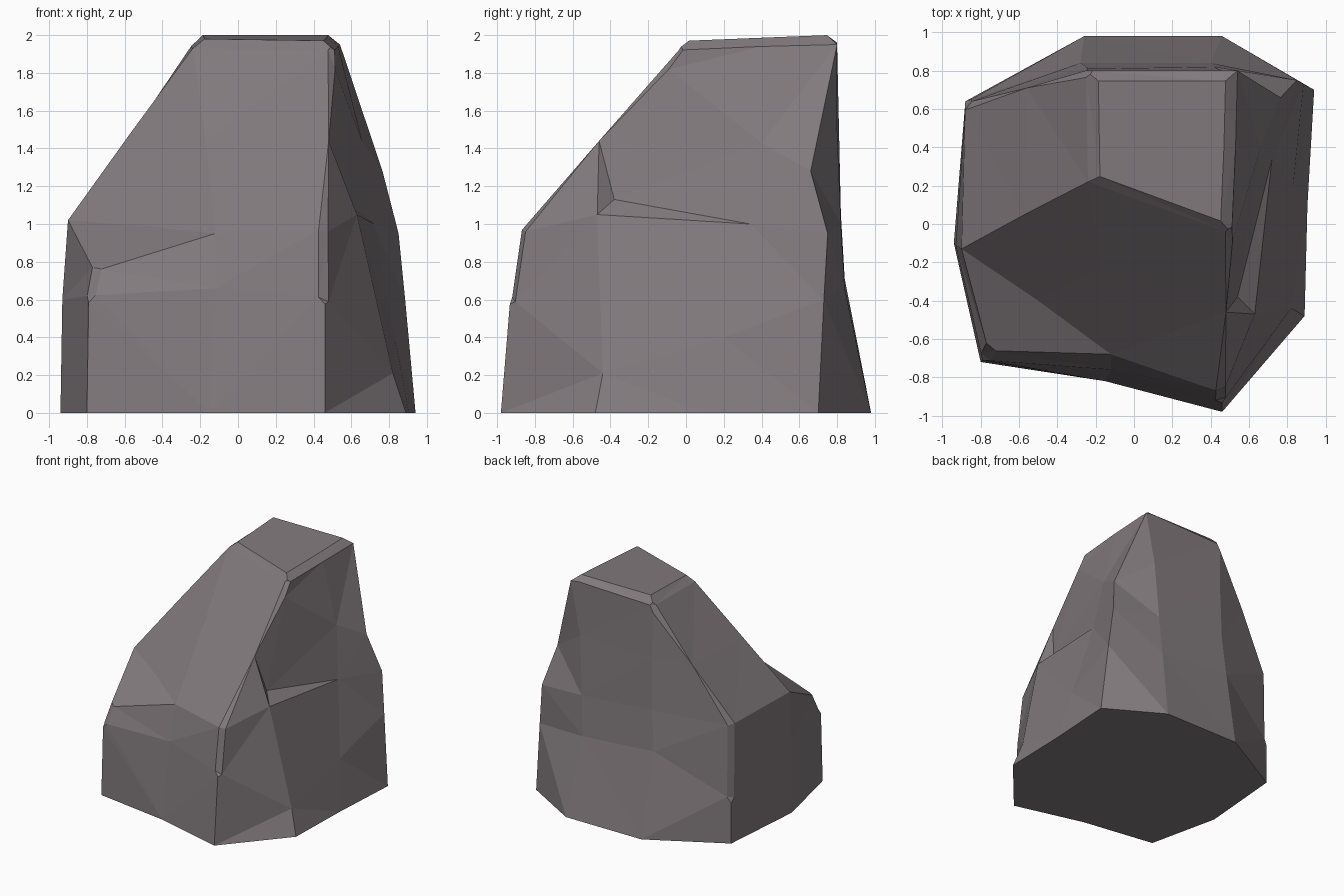
import bpy, bmesh
from mathutils import Vector

if "Cube" in bpy.data.objects:
    bpy.data.objects.remove(bpy.data.objects["Cube"])

# Contour rings of the boulder, counter-clockwise from the front left corner:
# front left, front mid, front right, right front, right mid, right back,
# back right, back left, left back, left
ground = [(-.80, -.72), (-.15, -.82), (.46, -.98), (.89, -.48), (.905, .10),
          (.94, .70), (.46, .98), (-.26, .98), (-.88, .64), (-.94, -.10)]
low = [(-.79, -.71, .62), (-.12, -.76, .66), (.46, -.93, .61), (.82, -.44, .21), (.83, .20, .40),
       (.885, .73, .60), (.40, .84, .66), (-.28, .84, .71), (-.88, .64, .38), (-.93, -.11, .60)]
shoulder = [(-.76, -.66, .75), (-.12, -.68, .95), (.46, -.88, .97), (.63, -.47, 1.05), (.72, .34, 1.0),
            (.85, .75, .95), (.42, .82, 1.0), (-.25, .82, 1.05), (-.88, .63, 1.02), (-.90, -.13, 1.02)]
slope = [(-.50, -.40, .99), (-.17, -.23, 1.44), (.48, -.46, 1.44), (.54, -.38, 1.13), (.66, .40, 1.43),
         (.765, .66, 1.28), (.45, .80, 1.50), (-.24, .81, 1.50), (-.56, .71, 1.48), (-.57, .05, 1.48)]
# Several contours meet at each corner of the small top
tl, fr, rm, br, bk, bl = [Vector(p) for p in (
    (-.24, .22, 1.93), (.51, -.05, 1.92), (.53, .40, 1.94),
    (.54, .80, 1.95), (.46, .80, 1.96), (-.25, .80, 1.94))]
rim = [tl, tl, fr, fr, rm, br, bk, bl, bl, tl]


def cap_point(p):
    y = .42 + (p.y - .42) * .86
    return (.15 + (p.x - .15) * .84, y, 1.97 + .04 * y)


rings = [[(x, y, 0) for x, y in ground], low, shoulder, slope, rim,
         [cap_point(p) for p in rim]]

bm = bmesh.new()
cache = {}


def vert(p):
    key = tuple(round(c, 4) for c in p)
    if key not in cache:
        cache[key] = bm.verts.new(key)
    return cache[key]


def face(points):
    vs = list(dict.fromkeys(vert(p) for p in points))
    if len(vs) > 2:
        bm.faces.new(vs)


# Rock sides, underside and top
n = len(ground)
for a, b in zip(rings, rings[1:]):
    for i in range(n):
        j = (i + 1) % n
        face((a[i], a[j], b[j], b[i]))
face(rings[0][::-1])
face(rings[-1])

# Worn, chamfered edges: front right ridge, back left ridge and left corner
worn = []
for col, first, last in ((2, 1, 4), (8, 1, 4), (0, 1, 2)):
    for k in range(first, last):
        e = bm.edges.get((vert(rings[k][col]), vert(rings[k + 1][col])))
        if e:
            worn.append(e)
bmesh.ops.bevel(bm, geom=worn, offset=.035, offset_type='OFFSET', segments=1,
                profile=.5, affect='EDGES', clamp_overlap=True)

bmesh.ops.triangulate(bm, faces=bm.faces[:], quad_method='SHORT_EDGE')
bmesh.ops.recalc_face_normals(bm, faces=bm.faces[:])

mesh = bpy.data.meshes.new("boulder")
bm.to_mesh(mesh)
bm.free()
stone = bpy.data.materials.new("warm grey stone")
stone.diffuse_color = (.225, .197, .208, 1)
stone.use_nodes = True
stone.node_tree.nodes["Principled BSDF"].inputs["Base Color"].default_value = stone.diffuse_color
mesh.materials.append(stone)
boulder = bpy.data.objects.new("boulder", mesh)
bpy.context.collection.objects.link(boulder)
